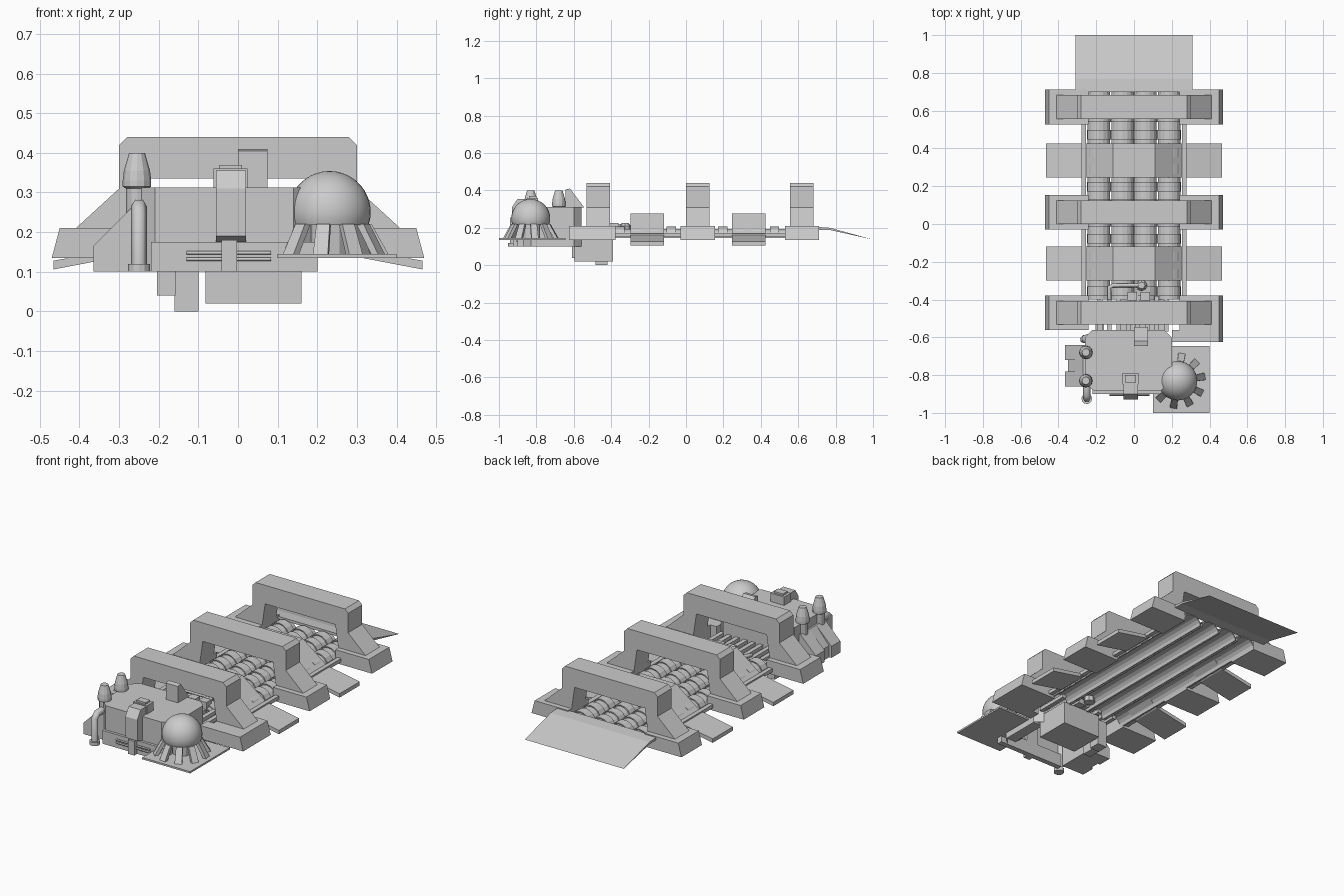
import bpy, bmesh, math
from mathutils import Vector

if "Cube" in bpy.data.objects:
    bpy.data.objects.remove(bpy.data.objects["Cube"])


def finish(name, bm, smooth=False):
    bmesh.ops.recalc_face_normals(bm, faces=bm.faces)
    me = bpy.data.meshes.new(name)
    bm.to_mesh(me)
    bm.free()
    ob = bpy.data.objects.new(name, me)
    bpy.context.collection.objects.link(ob)
    if smooth:
        bpy.context.view_layer.objects.active = ob
        ob.select_set(True)
        bpy.ops.object.shade_smooth_by_angle(angle=math.radians(35))
        ob.select_set(False)
    return ob


def prism(name, pts, axis, a, b, open_bottom=False):
    """Extrude a 2D profile along axis: 'x' uses (y,z), 'y' uses (x,z), 'z' uses (x,y)."""
    place = {'x': lambda p, t: (t, p[0], p[1]),
             'y': lambda p, t: (p[0], t, p[1]),
             'z': lambda p, t: (p[0], p[1], t)}[axis]
    bm = bmesh.new()
    va = [bm.verts.new(place(p, a)) for p in pts]
    vb = [bm.verts.new(place(p, b)) for p in pts]
    n = len(pts)
    if not open_bottom:
        bm.faces.new(va)
    bm.faces.new(vb)
    for i in range(n):
        bm.faces.new((va[i], va[(i + 1) % n], vb[(i + 1) % n], vb[i]))
    return finish(name, bm)


def box(name, x0, x1, y0, y1, z0, z1):
    return prism(name, [(x0, y0), (x1, y0), (x1, y1), (x0, y1)], 'z', z0, z1)


def lathe(name, prof, cx, cy, n=12):
    """Closed solid of revolution around vertical axis, prof = (r, z) bottom to top."""
    bm = bmesh.new()
    rings = [[bm.verts.new((cx + r * math.cos(2 * math.pi * i / n),
                            cy + r * math.sin(2 * math.pi * i / n), z))
              for i in range(n)] for r, z in prof]
    for A, B in zip(rings, rings[1:]):
        for i in range(n):
            bm.faces.new((A[i], A[(i + 1) % n], B[(i + 1) % n], B[i]))
    bm.faces.new(rings[0])
    bm.faces.new(rings[-1])
    return finish(name, bm, n > 16)


def tube(name, pts, r):
    cu = bpy.data.curves.new(name, 'CURVE')
    cu.dimensions = '3D'
    cu.bevel_depth, cu.bevel_resolution, cu.use_fill_caps = r, 1, True
    sp = cu.splines.new('POLY')
    sp.points.add(len(pts) - 1)
    for p, c in zip(sp.points, pts):
        p.co = (*c, 1)
    ob = bpy.data.objects.new(name, cu)
    bpy.context.collection.objects.link(ob)
    return ob


def mirrored(pts):
    return pts + [(-x, z) for x, z in reversed(pts)]


# Three gantry arches on block feet
half = [(.24, .20), (.42, .20), (.30, .31), (.30, .42), (.28, .44)]
inner = [(-.22, .335), (.22, .335)]
arch = [(.24, .20), (.42, .20), (.30, .31), (.30, .42), (.28, .44)]
arch = mirrored(arch) + inner
for yc in (-.47, .062, .62):
    prism("gantry_arch", arch, 'y', yc - .063, yc + .063)
    for s in (-1, 1):
        foot = [(s * .24, .135), (s * .47, .135), (s * .45, .21), (s * .24, .21)]
        prism("gantry_foot", foot, 'y', yc - .092, yc + .092)
prism("front_foot_extension", [(.2, .135), (.47, .135), (.45, .21), (.2, .21)], 'y', -.625, -.56)

# Bent canopies between the arches
canopy = mirrored([(.465, .128), (.26, .165), (.11, .277)])
under = [(-.465, .106), (-.26, .145), (-.105, .262), (.105, .262), (.26, .145), (.465, .106)]
for y0 in (-.298, .245):
    prism("bent_canopy", canopy + under, 'y', y0, y0 + .18)

# Ribbed half-pipes along the track
def half_pipe(name, xc, y0, y1, r, h):
    arc = [math.pi * i / 8 for i in range(9)]
    pts = [(xc + r * math.cos(a), .145 + h * math.sin(a)) for a in arc]
    pts += [(xc - (r - .006) * math.cos(a), .145 + (h - .006) * math.sin(a)) for a in arc]
    prism(name, pts, 'y', y0, y1)

for xc in (-.186, -.06, .06, .186):
    half_pipe("track_pipe", xc, -.40, .71, .06, .05)
    for i in range(12):
        y = -.38 + i * .092
        half_pipe("track_pipe_rib", xc, y, y + .05, .064, .062)
for s in (-1, 1):
    box("side_rail", s * .265 - .012, s * .265 + .012, -.56, .71, .15, .17)

# Rear loading ramp
prism("rear_ramp", [(.70, .205), (.77, .20), (1.0, .137), (.77, .188), (.70, .19)], 'x', -.31, .31)

# Engine house, open underneath, with a sloped side pod
house = [(-.26, -.60), (-.26, -.84), (-.21, -.885), (.14, -.885), (.20, -.83), (.20, -.60), (.16, -.56), (-.22, -.56)]
prism("engine_house", house, 'z', .10, .312, True)
box("front_skirt", -.22, .20, -.90, -.87, .10, .175)
pod = [(-.365, .10), (-.365, .165), (-.27, .26), (-.22, .26), (-.22, .10)]
for y0, y1 in ((-.72, -.64), (-.86, -.78)):
    prism("side_pod", pod, 'y', y0, y1)
prism("side_pod_core", [(x + .015 if x < -.3 else x, z) for x, z in pod], 'y', -.79, -.71)

# Chimneys and bent exhaust pipes
for y in (-.68, -.83):
    lathe("chimney", [(.028, .24), (.028, .31), (.036, .315), (.036, .33), (.033, .355), (.02, .40)], -.255, y)
tube("front_exhaust_pipe", [(-.25, -.86, .265), (-.25, -.905, .265), (-.25, -.925, .245), (-.25, -.925, .10)], .02)
lathe("front_exhaust_collar", [(.028, .10), (.028, .12)], -.25, -.925)
tube("rear_exhaust_pipe", [(-.22, -.60, .22), (-.26, -.61, .22), (-.265, -.61, .12)], .022)

# Front column, roof box and grab bars
prism("front_column", [(-.87, .17), (-.93, .19), (-.93, .31), (-.90, .355), (-.80, .355), (-.80, .30), (-.87, .30)],
      'x', -.055, .02)
box("roof_box", -.062, .024, -.85, -.79, .31, .36)
box("roof_box_lid", -.048, .01, -.84, -.80, .36, .37)
box("bar_bracket", -.042, -.002, -.925, -.88, .10, .18)
for z in (.132, .148):
    tube("grab_bar", [(-.13, -.905, z), (.083, -.905, z)], .005)

# Sloped roof tower
prism("roof_tower", [(-.645, .31), (-.645, .405), (-.62, .41), (-.545, .31)], 'x', 0, .075)

# Dome on splayed legs over a thin base plate
CX, CY = .231, -.83
box("dome_plate", .10, .40, -1.0, -.645, .135, .145)
dome = [(.098, .218)] + [(.104 * math.cos(a), .25 + .104 * math.sin(a))
                         for a in [math.radians(-10 + 98 * i / 12) for i in range(13)]]
lathe("dome", dome, CX, CY, 32)
lathe("dome_core", [(.05, .145), (.05, .22)], CX, CY, 12)
for i in range(10):
    a = 2 * math.pi * (i + .25) / 10
    d, t = Vector((math.cos(a), math.sin(a), 0)), Vector((-math.sin(a), math.cos(a), 0))
    bm = bmesh.new()
    vs = []
    for r, z, w in ((.085, .22, .017), (.105, .22, .017), (.147, .145, .019), (.127, .145, .019)):
        for s in (-1, 1):
            vs.append(bm.verts.new(Vector((CX, CY, z)) + d * r + t * (w * s)))
    for j in range(4):
        k = (j + 1) % 4
        bm.faces.new((vs[2 * j], vs[2 * j + 1], vs[2 * k + 1], vs[2 * k]))
    bm.faces.new(vs[0::2])
    bm.faces.new(vs[1::2])
    finish("dome_leg", bm)

# Tanks hanging underneath
box("under_tank", -.082, .16, -.595, -.39, .02, .15)
box("under_post", -.16, -.10, -.485, -.42, 0, .15)
box("under_box", -.205, -.158, -.61, -.50, .04, .15)

# Conveyor slats and plumbing behind the engine house
for i in range(8):
    x = -.18 + i * .05
    box("conveyor_slat", x - .012, x + .012, -.57, -.38, .165, .185)
tube("feed_pipe", [(-.13, -.40, .20), (-.13, -.335, .215), (-.11, -.325, .215), (.04, -.325, .215)], .011)
lathe("feed_valve", [(.03, .16), (.03, .21), (.018, .225)], .04, -.325, 8)
for x in (-.01, .06):
    box("pump_box", x - .025, x + .025, -.405, -.36, .16, .225)
